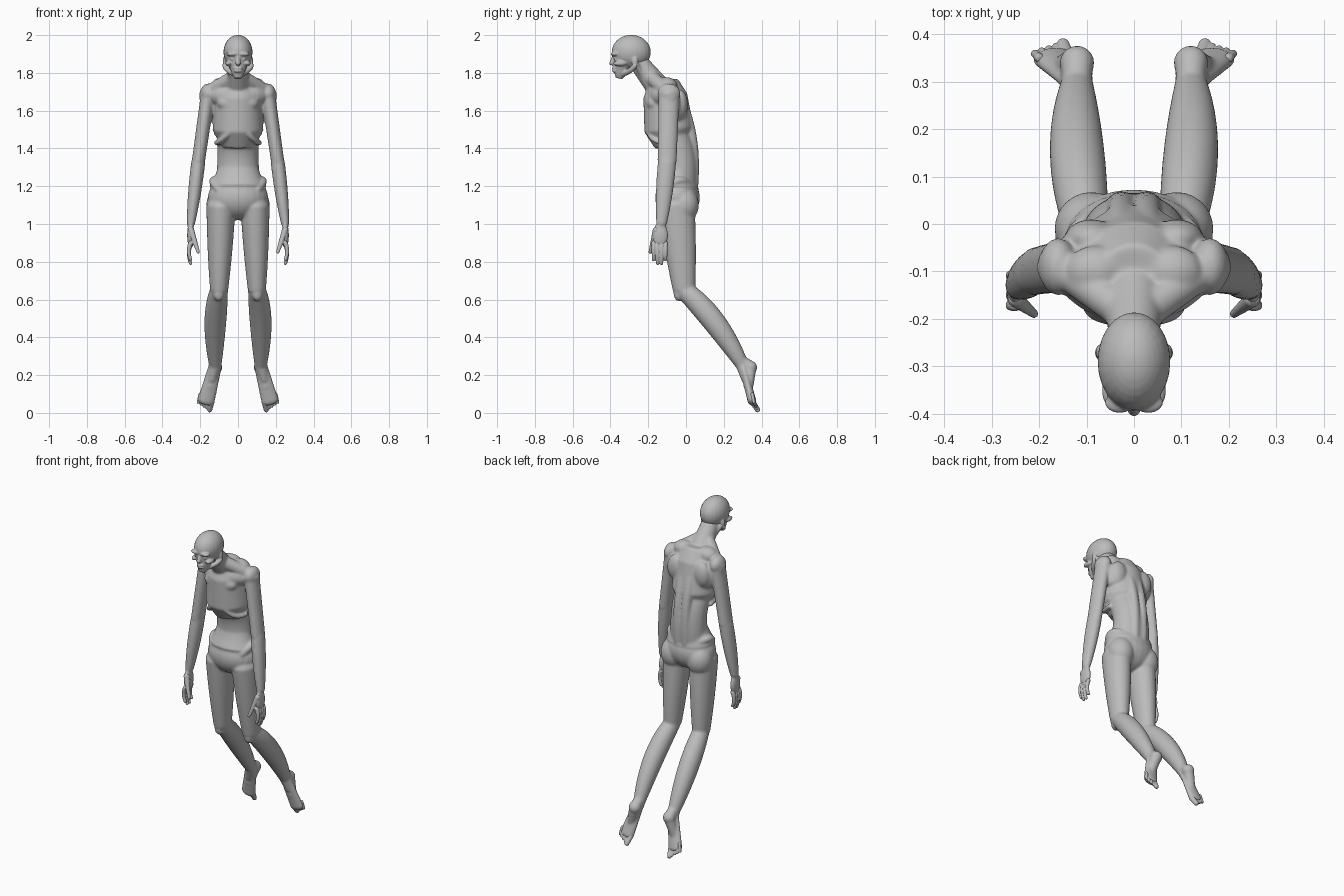
import bpy
import bmesh
from math import cos, sin, tau
from mathutils import Matrix, Vector

default_cube = bpy.data.objects.get("Cube")
if default_cube:
    bpy.data.objects.remove(default_cube, do_unlink=True)

skin = bpy.data.materials.new("grey_skin")
skin.use_nodes = True
skin.diffuse_color = (.5, .5, .5, 1)
skin.node_tree.nodes["Principled BSDF"].inputs["Base Color"].default_value = skin.diffuse_color

FRONT, BACK = Vector((0, -1, 0)), Vector((0, 1, 0))
OUT, UP, DOWN = Vector((1, 0, 0)), Vector((0, 0, 1)), Vector((0, 0, -1))


def limb(bm, start, end, start_width, end_width, bulge=0, depth=1, via=None, segments=24, steps=16):
    """Round-ended tapering limb, bowed through a middle point; mirrored if off centre."""
    middle = start.lerp(end, .5)
    bow = (via or middle) - middle

    def centre(t):
        return start.lerp(end, t) + bow * (4 * t * (1 - t))

    def ring(t, shrink=1, push=0):
        along = (centre(t + .01) - centre(t - .01)).normalized()
        across = (OUT - along * along.x).normalized()
        width = start_width + (end_width - start_width) * t + bulge * 4 * t * (1 - t)
        middle_point = centre(t) + along * push * min(width, width * depth)
        across_reach = across * width * shrink
        depth_reach = along.cross(across) * width * depth * shrink
        angles = [tau * k / segments for k in range(segments)]
        return [middle_point + across_reach * cos(a) + depth_reach * sin(a) for a in angles]

    rings = [ring(0, shrink=.65, push=-.7)]
    rings += [ring(step / steps) for step in range(steps + 1)]
    rings += [ring(1, shrink=.65, push=.7)]
    for side in (1, -1) if start.x or end.x else (1,):
        loops = [[bm.verts.new((p.x * side, p.y, p.z)) for p in points] for points in rings]
        for lower, upper in zip(loops, loops[1:]):
            for k in range(segments):
                bm.faces.new((lower[k - 1], lower[k], upper[k], upper[k - 1]))
        bm.faces.new(loops[0])
        bm.faces.new(loops[-1])


def egg(bm, centre, radius, stretch=(1, 1, 1)):
    """Stretched ball, mirrored if off centre."""
    for side in (1, -1) if centre.x else (1,):
        place = Matrix.Translation((centre.x * side, centre.y, centre.z))
        bmesh.ops.create_uvsphere(bm, u_segments=24, v_segments=16, radius=radius,
                                  matrix=place @ Matrix.Diagonal((*stretch, 1)))


def finish(bm, name, voxel, softness):
    """Fuse overlapping shapes into one skin and soften the joins."""
    bmesh.ops.recalc_face_normals(bm, faces=bm.faces)
    mesh = bpy.data.meshes.new(name)
    bm.to_mesh(mesh)
    bm.free()
    obj = bpy.data.objects.new(name, mesh)
    bpy.context.collection.objects.link(obj)
    bpy.ops.object.select_all(action="DESELECT")
    obj.select_set(True)
    bpy.context.view_layer.objects.active = obj
    remesh = obj.modifiers.new("fuse", "REMESH")
    remesh.mode = "VOXEL"
    remesh.voxel_size = voxel
    relax = obj.modifiers.new("relax", "SMOOTH")
    relax.iterations = softness
    for modifier in ("fuse", "relax"):
        bpy.ops.object.modifier_apply(modifier=modifier)
    obj.data.materials.clear()
    obj.data.materials.append(skin)
    bpy.ops.object.shade_smooth()


# Landmarks of the floating pose, left side
pelvis = Vector((0, -.045, 1.14))
belly = Vector((0, -.03, 1.35))
ribs = Vector((0, -.09, 1.5))
nape = Vector((0, -.11, 1.68))
throat = Vector((0, -.2, 1.79))
skull = Vector((0, -.29, 1.91))
chin = Vector((0, -.35, 1.79))
ear = Vector((.07, -.27, 1.86))
sternum = Vector((.01, -.2, 1.73))
shoulder = Vector((.16, -.09, 1.68))
elbow = Vector((.21, -.1, 1.33))
wrist = Vector((.25, -.13, 1))
knuckles = Vector((.25, -.14, .9))
hip = Vector((.09, -.05, 1.1))
knee = Vector((.1, -.01, .65))
calf = Vector((.12, .15, .48))
ankle = Vector((.12, .3, .25))
heel = Vector((.12, .34, .24))
ball = Vector((.17, .35, .06))

body = bmesh.new()

# Trunk: hips flaring below a thin waist, ribcage and shoulder girdle
egg(body, pelvis, .16, stretch=(1, .74, .75))
limb(body, pelvis + UP * .06, belly, .15, .1, bulge=-.01, depth=.75, segments=40)
limb(body, pelvis, ribs, .12, .115, bulge=-.008, depth=.82, via=belly, segments=40)
limb(body, ribs, nape, .135, .12, depth=.97, segments=40)
egg(body, nape, .16, stretch=(1, .6, .5))

# Costal arch and ribs showing through the skin
for level in range(3):
    lift = UP * .05 * level
    limb(body, sternum + DOWN * .2 + lift, Vector((.115, -.08, 1.43)) + lift, .014, .014,
         via=Vector((.08, -.175, 1.45)) + lift)

# Chest, collarbones, trapezius, neck cords and shoulder caps
egg(body, Vector((.05, -.17, 1.64)), .06, stretch=(1, .7, .7))
limb(body, sternum, shoulder + UP * .04 + FRONT * .02, .014, .014)
limb(body, throat, shoulder + UP * .015, .04, .035)
limb(body, sternum, ear, .014, .014)
egg(body, shoulder + UP * .01, .045, stretch=(.9, 1.35, 1.2))

# Shoulder blades, upper back and the muscles reaching the arms
egg(body, Vector((.09, -.03, 1.63)), .08, stretch=(.7, .5, 1))
egg(body, Vector((.08, -.1, 1.73)), .055, stretch=(1.2, 1, .85))
limb(body, Vector((.1, -.06, 1.58)), shoulder, .05, .05)

# Muscles beside the spine, hip bones and buttocks
limb(body, Vector((.027, .035, 1.2)), Vector((.027, -.06, 1.72)), .03, .028,
     via=Vector((.027, .025, 1.48)))
limb(body, Vector((.07, .02, 1.2)), Vector((.1, -.11, 1.18)), .022, .022,
     via=Vector((.13, -.04, 1.23)))
egg(body, hip + BACK * .04, .078, stretch=(1, 1, 1.2))

# Legs, bent back at the knee
limb(body, hip, knee, .077, .048, bulge=.004, depth=1.25)
egg(body, knee.lerp(calf, .1) + FRONT * .045, .03, stretch=(1, .9, 1.4))
limb(body, knee, ankle, .047, .033, bulge=.018, depth=1.05, via=calf)

# Feet, hanging with the toes down
limb(body, ankle.lerp(calf, .2), heel, .025, .036)
egg(body, heel, .037)
limb(body, heel, ankle.lerp(ball, .6), .034, .026)
limb(body, ankle, ankle.lerp(ball, .4), .035, .026)
limb(body, ankle, ball, .036, .047, depth=.5)

# Arms hanging at the sides, ending in flat palms
limb(body, shoulder, elbow, .038, .035, depth=1.45)
limb(body, elbow, wrist, .037, .022, bulge=.005, depth=1.3)
egg(body, wrist.lerp(knuckles, .6), .07, stretch=(.28, .6, 1))

# Neck
limb(body, nape, skull, .07, .046, via=throat)
finish(body, "body", voxel=.005, softness=20)

# Head: skull, face, jaw and ears
head = bmesh.new()
egg(head, skull, .1, stretch=(.77, 1.04, .91))
limb(head, skull + FRONT * .04 + DOWN * .03, chin, .062, .03, depth=.95)
limb(head, ear + DOWN * .02, chin, .014, .015, via=Vector((.048, -.3, 1.81)))
egg(head, ear, .028, stretch=(.4, .6, 1))

# Brows, eyes, cheekbones, nose and lips
egg(head, Vector((.03, -.377, 1.9)), .032, stretch=(1, .7, .4))
egg(head, Vector((.03, -.37, 1.875)), .013)
egg(head, Vector((.05, -.35, 1.85)), .036, stretch=(.5, 1, .4))
limb(head, Vector((0, -.38, 1.89)), Vector((0, -.393, 1.85)), .01, .014)
for lip in (.02, .035):
    egg(head, chin + FRONT * .025 + UP * lip, .025, stretch=(1, .7, .35))
finish(head, "head", voxel=.004, softness=7)

# Fingers and thumbs
fingers = bmesh.new()
for i in range(4):
    root = knuckles + BACK * .021 * (i - 1.5)
    length = .11 if i in (1, 2) else .09
    limb(fingers, root, root + DOWN * length, .013, .009,
         via=root + DOWN * length / 2 + OUT * .01, segments=12)
limb(fingers, wrist.lerp(knuckles, .3) + FRONT * .025, Vector((.21, -.19, .85)), .018, .009, segments=12)
finish(fingers, "fingers", voxel=.003, softness=4)

# Toes, the big one on the inner side
toes = bmesh.new()
for i in range(5):
    width = .01 if i else .016
    root = ball + OUT * .015 * (i - 2) + UP * .01 * i
    tip = root + OUT * .01 + BACK * (.03 - .005 * i) + DOWN * .045
    limb(toes, root, tip, width, width * .85, segments=12)
finish(toes, "toes", voxel=.003, softness=4)
